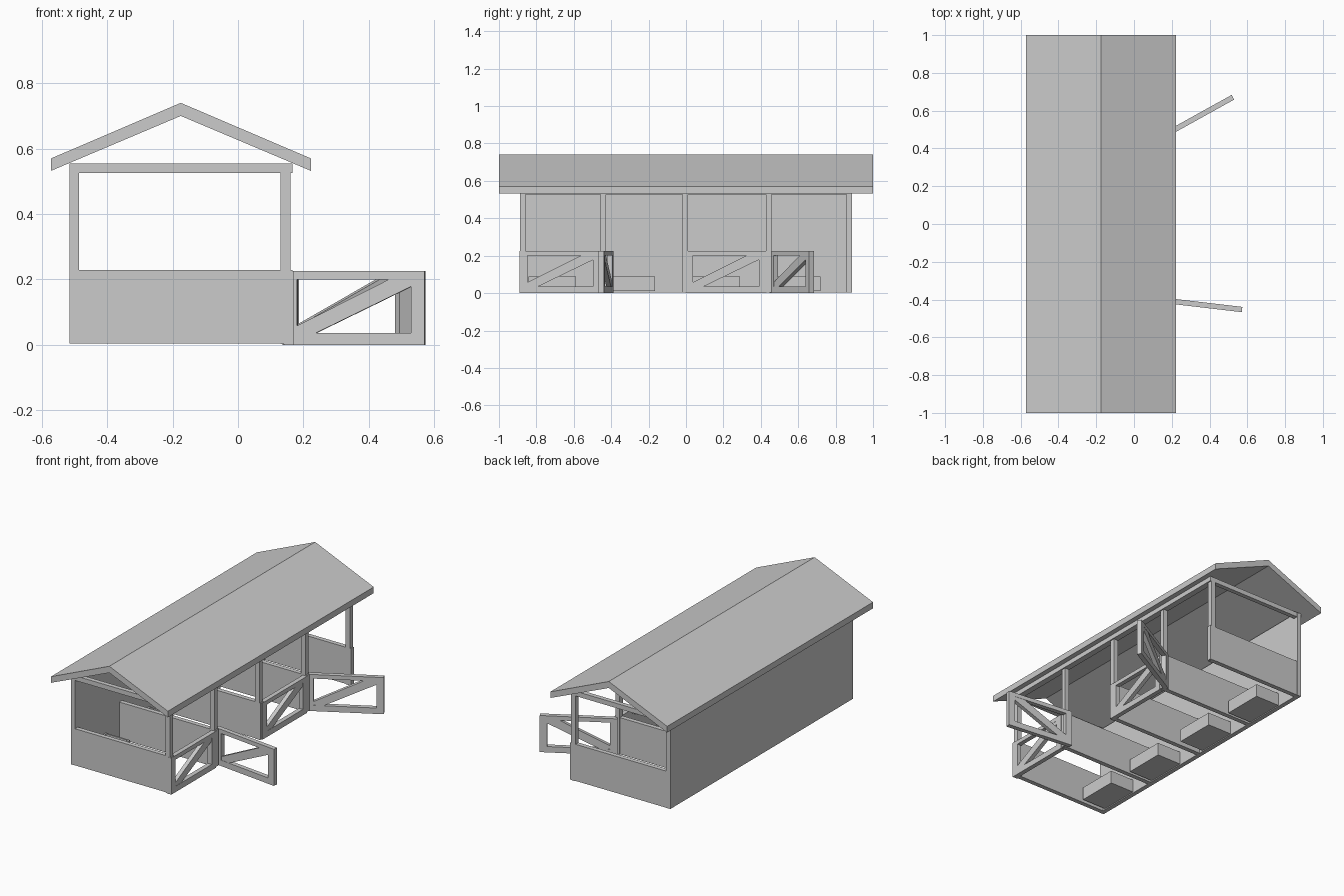
import bpy
from math import radians
from mathutils import Matrix

if "Cube" in bpy.data.objects:
    bpy.data.objects.remove(bpy.data.objects["Cube"])


def mesh(name, verts, faces):
    me = bpy.data.meshes.new(name)
    me.from_pydata(verts, [], faces)
    ob = bpy.data.objects.new(name, me)
    bpy.context.collection.objects.link(ob)
    return ob


def prism_data(profile, place):
    """Extrude a 2D outline between two layers; place(a, b, layer) gives 3D."""
    n = len(profile)
    verts = [place(a, b, k) for k in (0, 1) for a, b in profile]
    faces = [tuple(range(n))[::-1], tuple(range(n, 2 * n))]
    faces += [(i, (i + 1) % n, (i + 1) % n + n, i + n) for i in range(n)]
    return verts, faces


def tidy(ob):
    import bmesh
    bm = bmesh.new()
    bm.from_mesh(ob.data)
    bmesh.ops.recalc_face_normals(bm, faces=bm.faces)
    bm.to_mesh(ob.data)
    bm.free()
    return ob


def boxes(name, *spans):
    verts, faces = [], []
    for x0, x1, y0, y1, z0, z1 in spans:
        outline = [(x0, y0), (x1, y0), (x1, y1), (x0, y1)]
        v, f = prism_data(outline, lambda a, b, k: (a, b, (z0, z1)[k]))
        faces += [tuple(i + len(verts) for i in q) for q in f]
        verts += v
    return tidy(mesh(name, verts, faces))


# Gabled roof slab
roof = [(-0.572, 0.532), (-0.175, 0.70), (0.223, 0.532),
        (0.223, 0.57), (-0.175, 0.74), (-0.572, 0.57)]
tidy(mesh("roof", *prism_data(roof, lambda a, b, k: (a, (-1, 1)[k], b))))

# Back wall and low partitions, with a front post on each
boxes("back_wall", (-0.515, -0.487, -0.888, 0.888, 0.004, 0.555))
for i, y in enumerate((-0.873, -0.443, -0.004, 0.443, 0.873)):
    boxes(f"partition_{i}", (-0.487, 0.167, y - 0.014, y + 0.014, 0.004, 0.229))
    boxes(f"front_post_{i}", (0.13, 0.16, y - 0.015, y + 0.015, 0.002, 0.54))

# Top beams
boxes("front_beam", (0.129, 0.167, -0.887, 0.887, 0.526, 0.555))
for side in (-1, 1):
    boxes("end_beam", (-0.49, 0.13, side * 0.873 - 0.014, side * 0.873 + 0.014,
                       0.526, 0.555))


# Gate: rails, stiles and a rising diagonal brace; local +x runs from the hinge
def gate(name, hinge, angle):
    L, t = 0.435, 0.014
    frame = boxes(name + "_frame",
                  (0, 0.042, -t, t, 0, 0.225), (L - 0.042, L, -t, t, 0, 0.225),
                  (0.042, L - 0.042, -t, t, 0, 0.036),
                  (0.042, L - 0.042, -t, t, 0.2, 0.225))
    brace = [(0.042, 0.036), (0.10, 0.036), (L - 0.042, 0.178),
             (L - 0.042, 0.2), (L - 0.11, 0.2), (0.042, 0.058)]
    diag = tidy(mesh(name + "_brace", *prism_data(
        brace, lambda a, b, k: (a, (-t, t)[k] * 0.9, b))))
    m = Matrix.Translation((*hinge, 0)) @ Matrix.Rotation(radians(angle), 4, 'Z')
    for ob in (frame, diag):
        ob.data.transform(m)


gate("closed_gate_a", (0.155, -0.889), 90)
gate("open_gate_a", (0.14, -0.402), -6.7)
gate("closed_gate_b", (0.155, -0.004), 90)
gate("open_gate_b", (0.143, 0.46), 29)

# Feed trough in each stall: open-topped box against the back wall
for i, y in enumerate((-0.842, -0.42, 0.035, 0.465)):
    x0, x1, y1, w = -0.487, -0.322, y + 0.253, 0.01
    boxes(f"feed_trough_{i}",
          (x0, x1, y, y1, 0.01, 0.02),
          (x0, x0 + w, y, y1, 0.02, 0.09), (x1 - w, x1, y, y1, 0.02, 0.09),
          (x0 + w, x1 - w, y, y + w, 0.02, 0.09),
          (x0 + w, x1 - w, y1 - w, y1, 0.02, 0.09))
